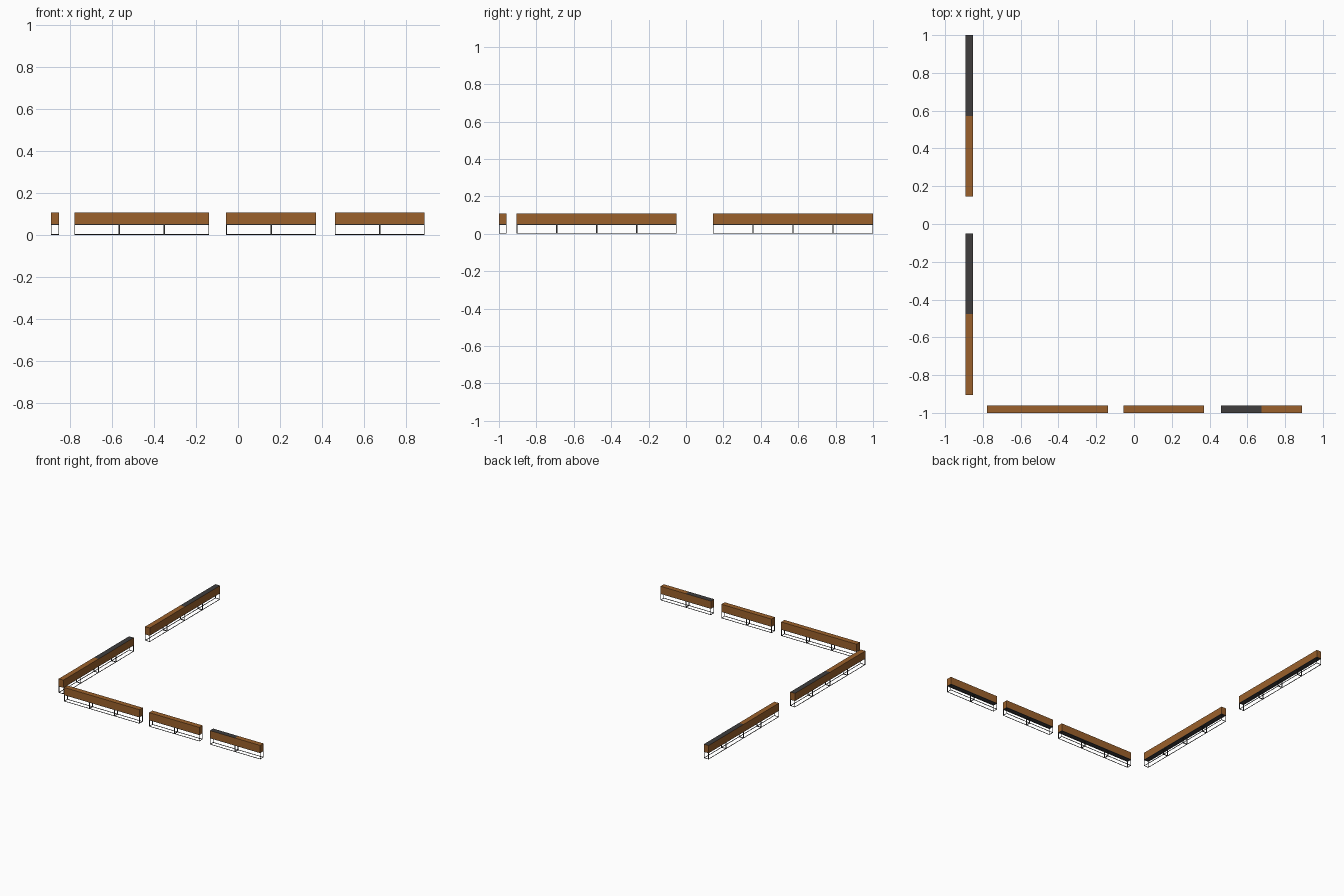
import bpy, bmesh
from mathutils import Vector

if "Cube" in bpy.data.objects:
    bpy.data.objects.remove(bpy.data.objects["Cube"])

def material(name, color):
    m = bpy.data.materials.new(name)
    m.diffuse_color = color
    m.use_nodes = True
    m.node_tree.nodes["Principled BSDF"].inputs["Base Color"].default_value = m.diffuse_color
    return m

WOOD = material("wood", (0.33, 0.12, 0.025, 1))
STEEL = material("dark_steel", (0.05, 0.048, 0.048, 1))

L, W = 0.2138, 0.04          # module length and depth
Z_BOX, Z_TOP = 0.051, 0.107  # planter box bottom and top
T = 0.0032                   # steel bar thickness

def add_box(bm, lo, hi):
    verts = bmesh.ops.create_cube(bm, size=1)["verts"]
    for v in verts:
        v.co = Vector(lo[i] if v.co[i] < 0 else hi[i] for i in range(3))

def finish(bm, name, mat):
    bmesh.ops.recalc_face_normals(bm, faces=bm.faces)
    mesh = bpy.data.meshes.new(name)
    bm.to_mesh(mesh)
    bm.free()
    mesh.materials.append(mat)
    ob = bpy.data.objects.new(name, mesh)
    bpy.context.collection.objects.link(ob)
    return ob

def planter(name, start, along_y, dark_top):
    """One planter module: wooden box on an open steel stand."""
    x, y = start
    sx, sy = (W, L) if along_y else (L, W)

    # wooden box, dark underside and on some modules a dark top
    bm = bmesh.new()
    add_box(bm, (x, y, Z_BOX), (x + sx, y + sy, Z_TOP))
    box = finish(bm, name + "_box", WOOD)
    box.data.materials.append(STEEL)
    for f in box.data.polygons:
        if f.normal.z < -0.5 or (dark_top and f.normal.z > 0.5):
            f.material_index = 1

    # stand: four legs with rails at the floor and under the box
    bm = bmesh.new()
    xs, ys = (x, x + sx - T), (y, y + sy - T)
    for a in xs:
        for b in ys:
            add_box(bm, (a, b, 0), (a + T, b + T, Z_BOX))
    for z in (0, Z_BOX - T):
        for a in xs:
            add_box(bm, (a, y + T, z), (a + T, y + sy - T, z + T))
        for b in ys:
            add_box(bm, (x + T, b, z), (x + sx - T, b + T, z + T))
    finish(bm, name + "_stand", STEEL)

# rows: name, start corner, runs along y, module count, modules with a dark top
rows = [
    ("front_left_planter", (-0.779, -1.0), False, 3, ()),
    ("front_middle_planter", (-0.056, -1.0), False, 2, ()),
    ("front_right_planter", (0.461, -1.0), False, 2, (0,)),
    ("side_front_planter", (-0.892, -0.905), True, 4, (2, 3)),
    ("side_back_planter", (-0.892, 1.0 - 4 * L), True, 4, (2, 3)),
]
for name, (x, y), along_y, count, dark in rows:
    for i in range(count):
        pos = (x, y + i * L) if along_y else (x + i * L, y)
        planter(f"{name}_{i + 1}", pos, along_y, i in dark)
